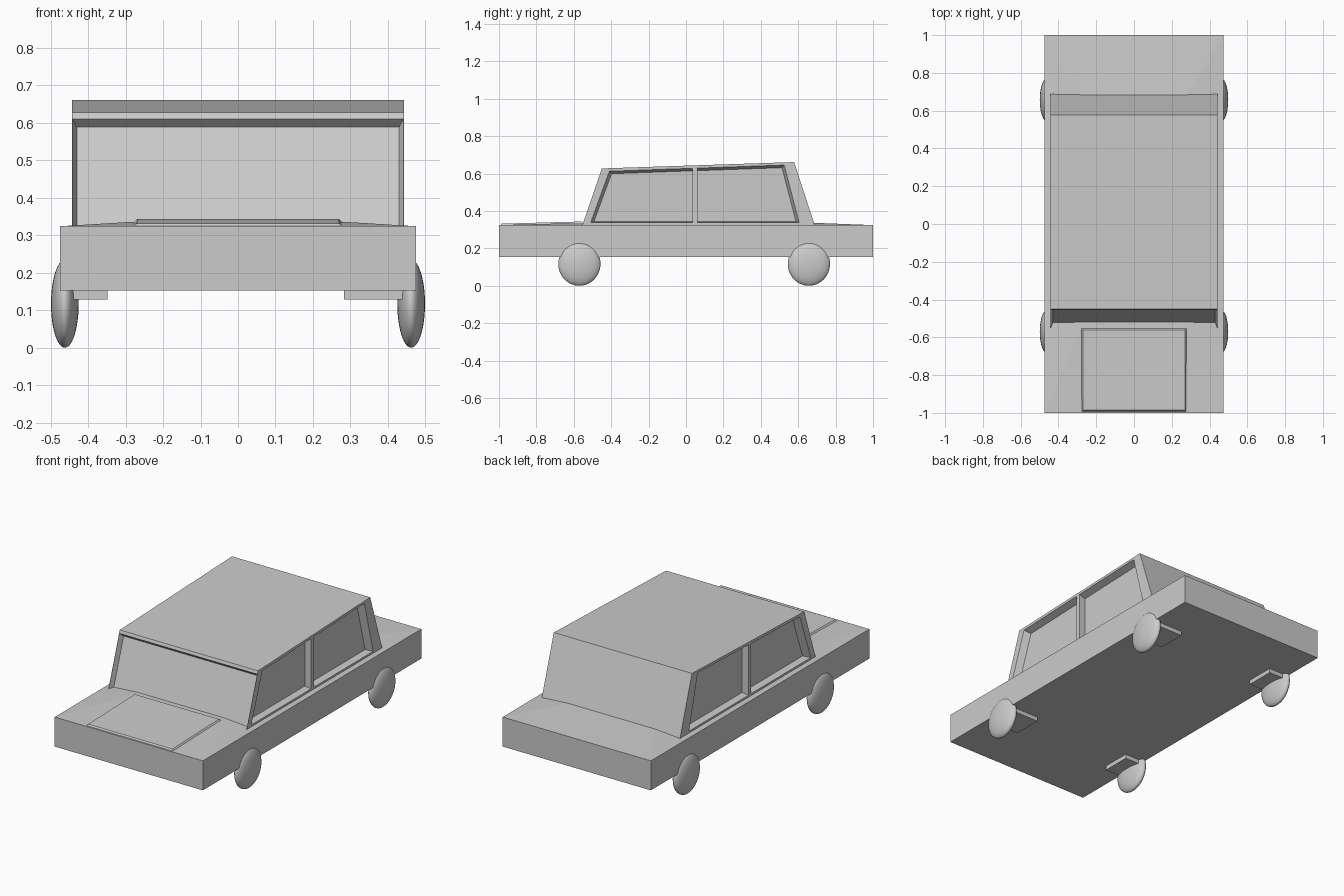
import bpy, bmesh

if "Cube" in bpy.data.objects:
    bpy.data.objects.remove(bpy.data.objects["Cube"])


def loft(name, a, b):
    """Solid between two matching point loops."""
    bm = bmesh.new()
    va = [bm.verts.new(p) for p in a]
    vb = [bm.verts.new(p) for p in b]
    n = len(a)
    bm.faces.new(va)
    bm.faces.new(vb)
    for i in range(n):
        j = (i + 1) % n
        bm.faces.new((va[i], va[j], vb[j], vb[i]))
    bmesh.ops.recalc_face_normals(bm, faces=bm.faces)
    me = bpy.data.meshes.new(name)
    bm.to_mesh(me)
    bm.free()
    ob = bpy.data.objects.new(name, me)
    bpy.context.collection.objects.link(ob)
    return ob


def rect(x0, x1, y0, y1, z0, z1=None):
    """Rectangle loop; z0 at the front edge, z1 at the rear edge."""
    z1 = z0 if z1 is None else z1
    return [(x0, y0, z0), (x1, y0, z0), (x1, y1, z1), (x0, y1, z1)]


def box(name, x0, x1, y0, y1, z0, z1):
    return loft(name, rect(x0, x1, y0, y1, z0), rect(x0, x1, y0, y1, z1))


def cut(target, cutter):
    mod = target.modifiers.new("cut", 'BOOLEAN')
    mod.operation = 'DIFFERENCE'
    mod.solver = 'EXACT'
    mod.object = cutter
    bpy.context.view_layer.objects.active = target
    bpy.ops.object.modifier_apply(modifier=mod.name)
    bpy.data.objects.remove(cutter)


def mix(a, b, t):
    return [tuple(p + (q - p) * t for p, q in zip(u, v)) for u, v in zip(a, b)]


# Lower body with a very slightly crowned top
box("lower_body", -0.475, 0.475, -1, 1, 0.153, 0.324)
loft("body_crown", rect(-0.475, 0.475, -1, 1, 0.324),
     rect(-0.28, 0.28, -0.55, 0.69, 0.336))

# Raised hood panel with bevelled edges
loft("hood", rect(-0.28, 0.28, -0.995, -0.55, 0.320, 0.333),
     rect(-0.27, 0.27, -0.985, -0.56, 0.332, 0.343))

# Cabin
W = 0.443
side = [(-0.556, 0.318), (-0.45, 0.627), (0.578, 0.661), (0.69, 0.318)]
cabin = loft("cabin", [(-W, y, z) for y, z in side], [(W, y, z) for y, z in side])

# Recessed side windows
outer = [(-0.51, 0.337), (-0.41, 0.612), (0.525, 0.645), (0.605, 0.337)]
inner = [(-0.492, 0.343), (-0.398, 0.599), (0.513, 0.631), (0.588, 0.343)]
for s in (-1, 1):
    a = [(s * W, y, z) for y, z in outer]
    b = [(s * 0.403, y, z) for y, z in inner]
    cut(cabin, loft("side_window_cutter", mix(a, b, -0.2), b))

# Recessed windshield
a = [(-0.4415, -0.56, 0.305), (0.4415, -0.56, 0.305),
     (0.4415, -0.4558, 0.61), (-0.4415, -0.4558, 0.61)]
b = [(-0.43, -0.53, 0.305), (0.43, -0.53, 0.305),
     (0.43, -0.433, 0.589), (-0.43, -0.433, 0.589)]
cut(cabin, loft("windshield_cutter", mix(a, b, -0.1), b))

for s, label in ((-1, "left"), (1, "right")):
    # Door pillars between the windows
    box(label + "_door_pillar", min(s * 0.39, s * W), max(s * 0.39, s * W),
        0.036, 0.062, 0.325, 0.635)
    for y, end in ((-0.57, "front"), (0.657, "rear")):
        # Rounded wheels
        bpy.ops.mesh.primitive_uv_sphere_add(segments=40, ring_count=24, radius=1,
                                             location=(s * 0.462, y, 0.117))
        wheel = bpy.context.object
        wheel.name = f"{end}_{label}_wheel"
        wheel.scale = (0.037, 0.113, 0.117)
        bpy.ops.object.shade_smooth()
        # Axle plates under the body
        x0, x1 = (-0.475, -0.348) if s < 0 else (0.283, 0.47)
        box(f"{end}_{label}_axle_plate", x0, x1, y - 0.085, y + 0.085, 0.128, 0.153)
